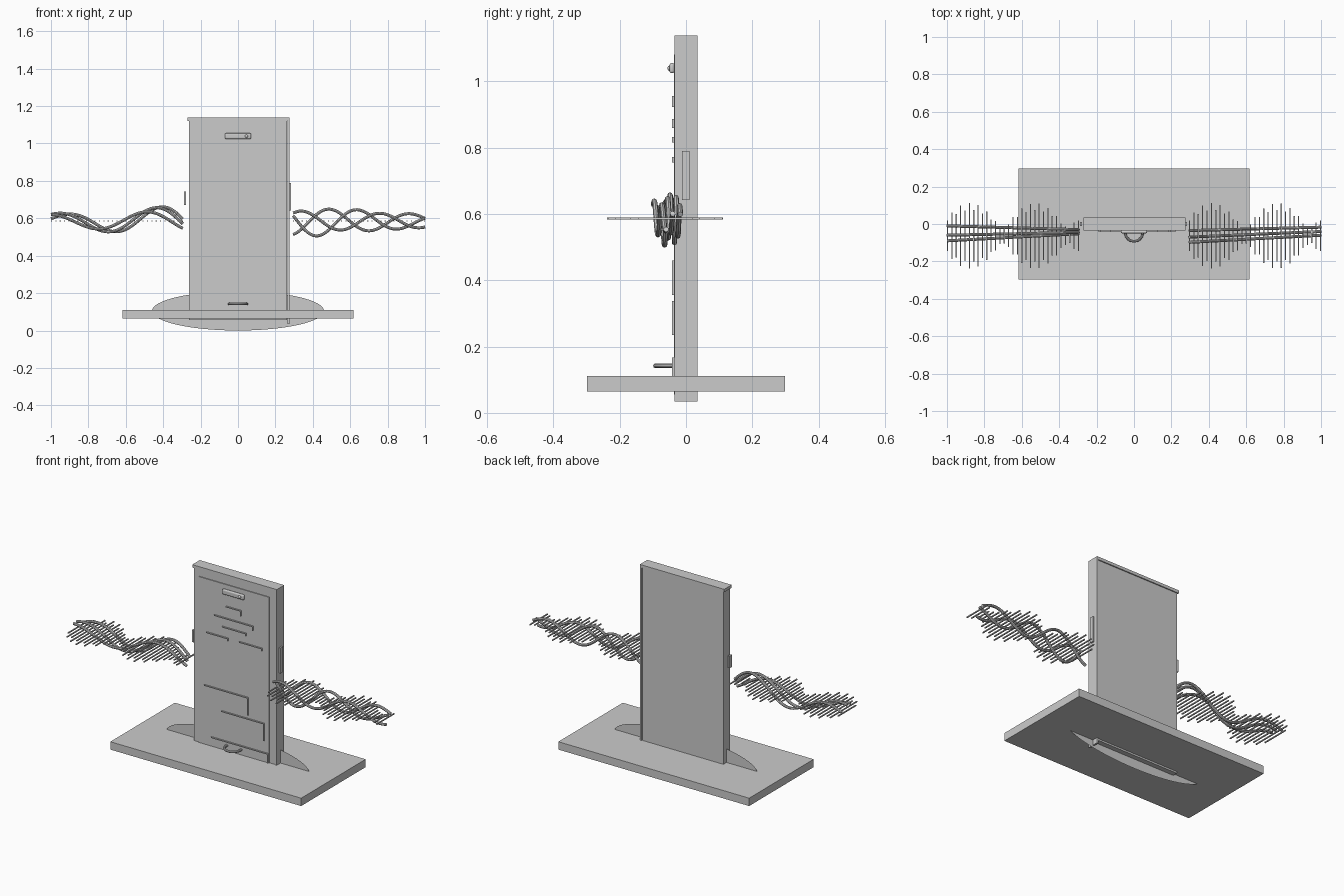
import bpy
from math import sin, cos, pi

if "Cube" in bpy.data.objects:
    bpy.data.objects.remove(bpy.data.objects["Cube"])


def box(name, x0, x1, y0, y1, z0, z1, bevel=0.0, segments=2):
    bpy.ops.mesh.primitive_cube_add(size=1, location=((x0 + x1) / 2, (y0 + y1) / 2, (z0 + z1) / 2))
    ob = bpy.context.object
    ob.name = name
    ob.scale = (x1 - x0, y1 - y0, z1 - z0)
    bpy.ops.object.transform_apply(location=False, rotation=False, scale=True)
    if bevel:
        m = ob.modifiers.new("bevel", 'BEVEL')
        m.width, m.segments = bevel, segments
        bpy.ops.object.shade_smooth_by_angle()
    return ob


def tube(name, pts, radius):
    cu = bpy.data.curves.new(name, 'CURVE')
    cu.dimensions = '3D'
    cu.bevel_depth, cu.bevel_resolution = radius, 2
    cu.use_fill_caps = True
    sp = cu.splines.new('POLY')
    sp.points.add(len(pts) - 1)
    for p, co in zip(sp.points, pts):
        p.co = (*co, 1)
    ob = bpy.data.objects.new(name, cu)
    bpy.context.collection.objects.link(ob)
    bpy.ops.object.select_all(action='DESELECT')
    ob.select_set(True)
    bpy.context.view_layer.objects.active = ob
    bpy.ops.object.convert(target='MESH')
    bpy.ops.object.shade_smooth_by_angle()


# Base plate and upright flat oval
box("base_plate", -.617, .617, -.298, .298, .065, .111)
bpy.ops.mesh.primitive_circle_add(vertices=64, radius=1, fill_type='NGON',
                                  location=(0, 0, .105), rotation=(pi / 2, 0, 0))
oval = bpy.context.object
oval.name = "glow_oval"
oval.scale = (.46, .105, 1)
bpy.ops.object.transform_apply(location=False, rotation=True, scale=True)

# Slab body, screen, and frame edges
box("body", -.262, .262, -.031, .029, .055, 1.12)
box("screen", -.23, .226, -.036, -.030, .055, 1.08)
box("top_edge", -.271, .275, -.035, .034, 1.121, 1.138)
box("right_edge", .265, .275, -.035, .034, .035, 1.125)

# Side buttons
box("left_button", -.289, -.278, -.012, .010, .672, .743)
box("right_button", .273, .284, -.012, .010, .642, .79)

# Camera pill with lens, and the ring at the bottom
box("camera_pill", -.07, .07, -.050, -.034, 1.024, 1.055, .0078, 4)
bpy.ops.mesh.primitive_uv_sphere_add(segments=16, ring_count=8, radius=.009, location=(.045, -.047, 1.039))
bpy.context.object.name = "camera_lens"
bpy.ops.object.shade_smooth_by_angle()
bpy.ops.mesh.primitive_torus_add(major_radius=.047, minor_radius=.007, major_segments=32,
                                 minor_segments=10, location=(0, -.045, .142))
bpy.context.object.name = "home_ring"
bpy.ops.object.shade_smooth_by_angle()

# Raised L-shaped traces: x start, x end, top z, bottom z
traces = [(-.05, .048, .956, .923), (-.127, .125, .886, .859), (-.075, .08, .832, .815),
          (-.178, -.036, .772, .755), (.035, .184, .772, .755), (-.19, .093, .46, .355),
          (-.08, .197, .337, .235), (-.146, .222, .167, .11)]
w = .006
for i, (a, b, top, low) in enumerate(traces):
    box(f"trace_across_{i}", a, b, -.042, -.035, top - w, top)
    box(f"trace_down_{i}", b - w, b, -.042, -.035, low, top - w)

# Wave strands on each side: peak x, period, inner and outer amplitude, inner and outer y
strands = {
    -1: [(-.41, .50, .085, .03, -.030, -.010), (-.44, .52, .08, .04, -.045, -.060),
         (-.49, .52, .055, .035, -.052, -.090)],
    1: [(.49, .43, .075, .035, -.035, -.017), (.64, .43, .09, .03, -.070, -.040),
        (.34, .42, .055, .035, -.098, -.060)],
}
N = 64
for side, rows in strands.items():
    label = "left" if side < 0 else "right"
    for i, (peak, period, a0, a1, y0, y1) in enumerate(rows):
        pts = []
        for k in range(N + 1):
            t = k / N
            x = side * (.295 + .705 * t)
            amp = a0 + (a1 - a0) * t
            pts.append((x, y0 + (y1 - y0) * t, .585 + amp * cos(2 * pi * (x - peak) / period)))
        tube(f"{label}_wave_{i}", pts, .008)

    # Row of thin level bars, rising and falling in length
    start = -.997 if side < 0 else .297
    for k in range(31):
        t = k / 30
        half = .03 + .145 * abs(sin(2 * pi * t + .5)) * (1 if k % 2 else .75)
        x = start + .7 * t
        box(f"{label}_level_bar_{k}", x - .003, x + .003, -.063 - half, -.063 + half, .583, .589)
